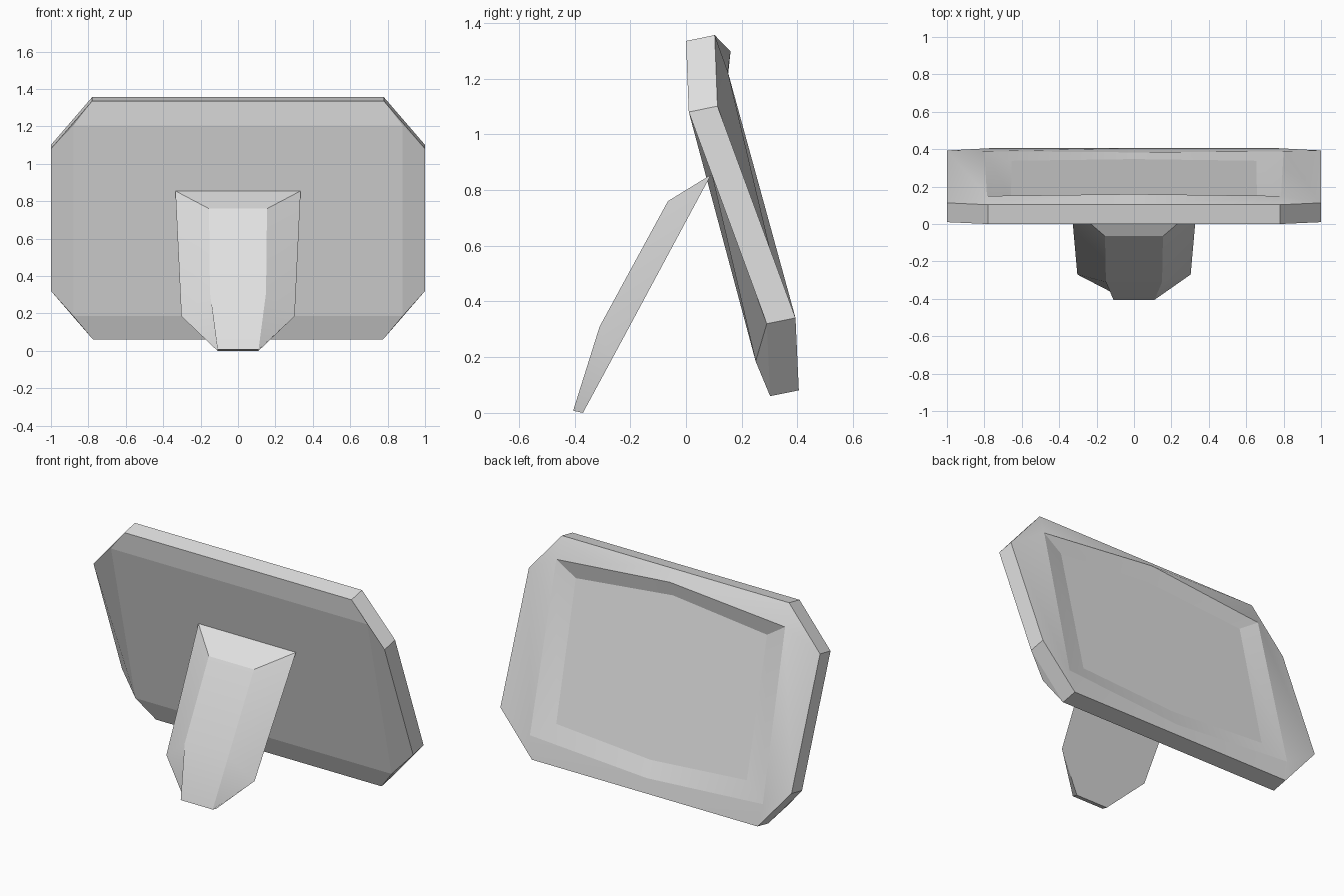
import bpy
import bmesh
import math

cube = bpy.data.objects.get("Cube")
if cube:
    bpy.data.objects.remove(cube, do_unlink=True)

grey = bpy.data.materials.new("light_grey")
grey.use_nodes = True
grey.diffuse_color = (0.75, 0.75, 0.75, 1)
grey.node_tree.nodes["Principled BSDF"].inputs["Base Color"].default_value = (0.75, 0.75, 0.75, 1)


def mirrored_loft(name, half_loops, bent_cap=False):
    """Mirror each half loop across x, bridge the loops and cap both ends."""
    bm = bmesh.new()
    known = {}

    def vert(p):
        key = tuple(round(c, 4) + 0.0 for c in p)
        if key not in known:
            known[key] = bm.verts.new(key)
        return known[key]

    def face(points):
        unique = list(dict.fromkeys(points))
        if len(unique) > 2:
            bm.faces.new(unique)

    loops = []
    for half in half_loops:
        left = [vert(p) for p in half]
        right = [vert((-x, y, z)) for x, y, z in half]
        loops.append(left + right[::-1])

    for a, b in zip(loops, loops[1:]):
        for i in range(len(a)):
            j = (i + 1) % len(a)
            face([a[i], a[j], b[j], b[i]])

    for loop in (loops[0], loops[-1]):
        if bent_cap:
            for i in range(len(loop) // 2 - 1):
                face([loop[i], loop[i + 1], loop[-2 - i], loop[-1 - i]])
        else:
            face(loop)

    bmesh.ops.recalc_face_normals(bm, faces=bm.faces)

    # Crisp rims, soft transitions within each band
    rims = {frozenset((loop[i - 1], loop[i])) for loop in loops for i in range(len(loop))}
    for f in bm.faces:
        f.smooth = True
    for e in bm.edges:
        e.smooth = (frozenset(e.verts) not in rims
                    and e.calc_face_angle(math.pi) < math.radians(25))

    mesh = bpy.data.meshes.new(name)
    bm.to_mesh(mesh)
    bm.free()
    mesh.materials.append(grey)
    obj = bpy.data.objects.new(name, mesh)
    bpy.context.scene.collection.objects.link(obj)
    return obj


def rim(y_shift, z_shift):
    """Half of the chamfered outer outline, from top centre to bottom centre."""
    outline = [(0, 0, 1.335), (0.78, 0, 1.335), (1, 0.01, 1.08),
               (1, 0.29, 0.32), (0.775, 0.302, 0.06), (0, 0.302, 0.06)]
    return [(x, y + y_shift, z + z_shift) for x, y, z in outline]


def opening(top_corner, bottom_corner, top_mid, bottom_mid):
    """Half of a four-cornered outline with a point at the middle of top and bottom."""
    return [top_mid, top_corner, top_corner, bottom_corner, bottom_corner, bottom_mid]


# Leaning frame: rear panel, outer wall, raised lip and recessed picture area
mirrored_loft("picture_frame", [
    opening((0.88, 0.011, 1.205), (0.88, 0.25, 0.185), (0, 0.011, 1.205), (0, 0.25, 0.185)),
    rim(0, 0),
    rim(0.103, 0.021),
    opening((0.786, 0.15, 1.225), (0.80, 0.389, 0.22), (0, 0.16, 1.297), (0, 0.383, 0.165)),
    opening((0.657, 0.143, 1.14), (0.655, 0.338, 0.31), (0, 0.128, 1.203), (0, 0.347, 0.265)),
])

# Folding stand behind the frame: flat inner side and bevelled outer side
mirrored_loft("support_stand", [
    [(0.335, 0.09, 0.855), (0.303, -0.27, 0.185), (0.11, -0.37, 0)],
    [(0.155, -0.065, 0.76), (0.15, -0.31, 0.31), (0.11, -0.405, 0.008)],
], bent_cap=True)
